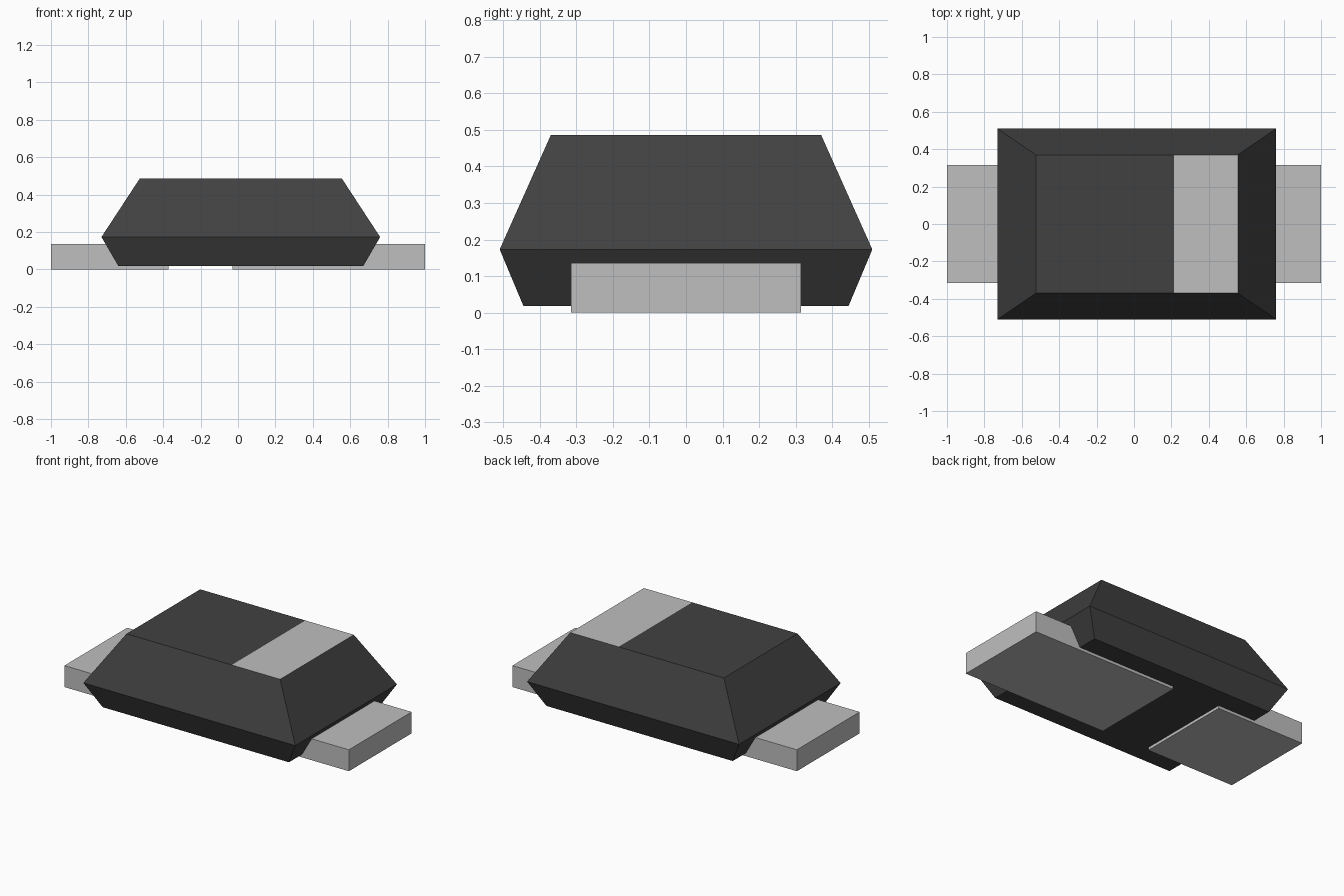
import bpy
import bmesh

cube = bpy.data.objects.get("Cube")
if cube:
    bpy.data.objects.remove(cube, do_unlink=True)


def make_material(name, value):
    mat = bpy.data.materials.new(name)
    mat.use_nodes = True
    color = (value, value, value, 1)
    mat.diffuse_color = color
    mat.node_tree.nodes["Principled BSDF"].inputs["Base Color"].default_value = color
    return mat


def finish(name, bm, *mats):
    bmesh.ops.recalc_face_normals(bm, faces=bm.faces[:])
    mesh = bpy.data.meshes.new(name)
    bm.to_mesh(mesh)
    bm.free()
    for mat in mats:
        mesh.materials.append(mat)
    obj = bpy.data.objects.new(name, mesh)
    bpy.context.collection.objects.link(obj)


def add_ring(bm, x0, x1, y, z):
    corners = ((x0, -y), (x1, -y), (x1, y), (x0, y))
    return [bm.verts.new((cx, cy, z)) for cx, cy in corners]


def loft(sections):
    """Closed solid from a stack of rectangles (x0, x1, half depth, z)."""
    bm = bmesh.new()
    rings = [add_ring(bm, *s) for s in sections]
    for low, high in zip(rings, rings[1:]):
        for i in range(4):
            j = (i + 1) % 4
            bm.faces.new((low[i], low[j], high[j], high[i]))
    bm.faces.new(rings[0][::-1])
    bm.faces.new(rings[-1])
    return bm


charcoal = make_material("charcoal plastic", 0.053)
silver = make_material("light grey metal", 0.52)

# Tapered body with a painted band flush in its top face
body = loft([(-0.64, 0.67, 0.445, 0.018),
             (-0.73, 0.76, 0.51, 0.173),
             (-0.525, 0.555, 0.37, 0.486)])
top = max(body.faces, key=lambda f: f.calc_center_median().z)
bmesh.ops.bisect_plane(body, geom=[top, *top.edges, *top.verts],
                       plane_co=(0.215, 0, 0), plane_no=(1, 0, 0))
body.normal_update()
for face in body.faces:
    center = face.calc_center_median()
    if center.z > 0.48 and center.x > 0.215:
        face.material_index = 1
finish("body", body, charcoal, silver)

# Flat contact pads under each end
for name, x0, x1 in (("right_pad", -1, -0.372), ("left_pad", -0.03, 1)):
    finish(name, loft([(x0, x1, 0.315, 0), (x0, x1, 0.315, 0.136)]), silver)
